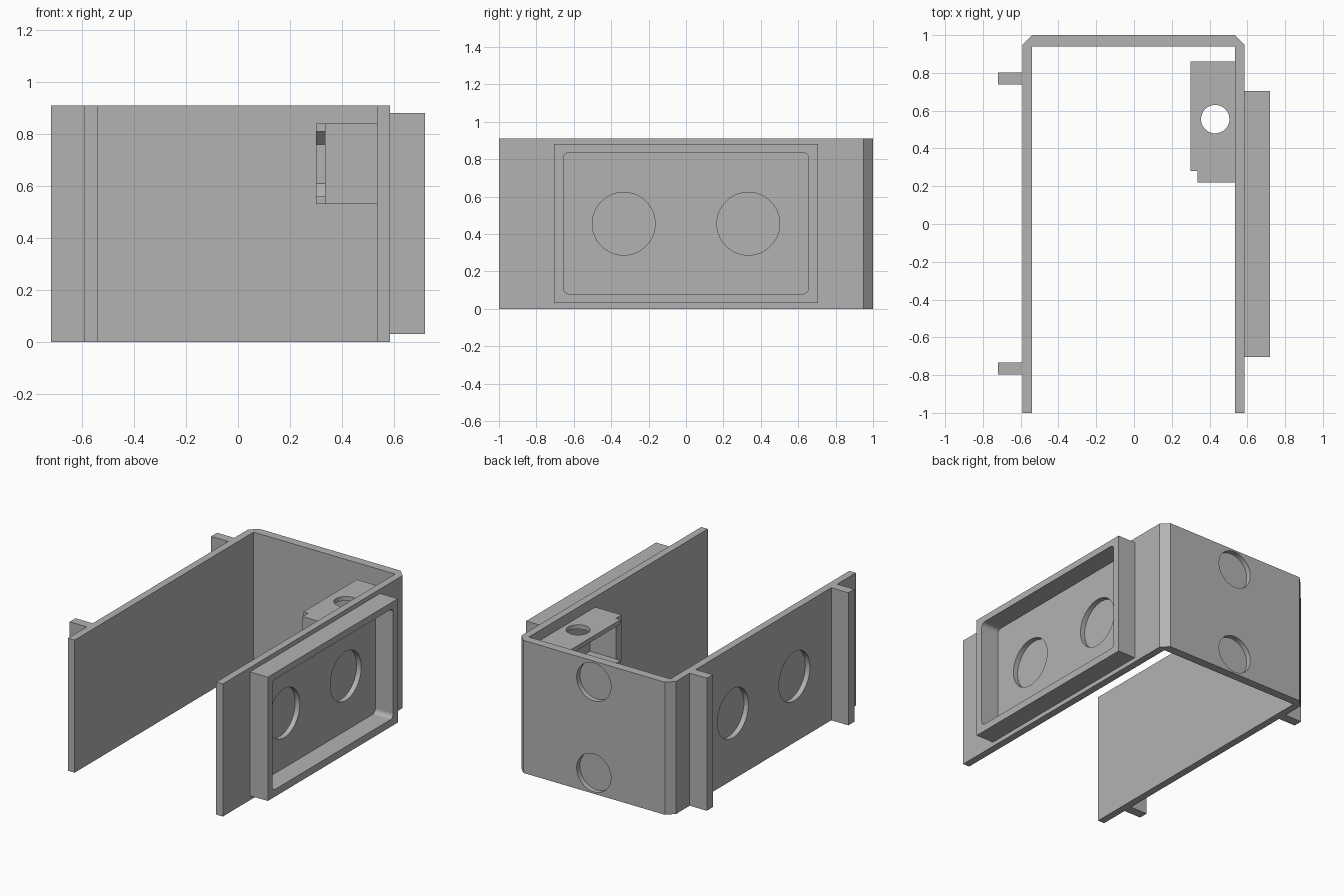
import bpy, bmesh, math

if "Cube" in bpy.data.objects:
    bpy.data.objects.remove(bpy.data.objects["Cube"])

grey = bpy.data.materials.new("plain_grey")
grey.diffuse_color = (0.45, 0.45, 0.45, 1)
grey.use_nodes = True
grey.node_tree.nodes["Principled BSDF"].inputs["Base Color"].default_value = grey.diffuse_color


def prism(name, pts, axis, lo, hi):
    """Extrude a 2D outline along an axis."""
    place = {"x": lambda a, b, t: (t, a, b),
             "y": lambda a, b, t: (a, t, b),
             "z": lambda a, b, t: (a, b, t)}[axis]
    bm = bmesh.new()
    low = [bm.verts.new(place(a, b, lo)) for a, b in pts]
    high = [bm.verts.new(place(a, b, hi)) for a, b in pts]
    bm.faces.new(low)
    bm.faces.new(high)
    n = len(pts)
    for i in range(n):
        j = (i + 1) % n
        bm.faces.new((low[i], low[j], high[j], high[i]))
    bmesh.ops.recalc_face_normals(bm, faces=bm.faces[:])
    me = bpy.data.meshes.new(name)
    bm.to_mesh(me)
    bm.free()
    me.materials.append(grey)
    ob = bpy.data.objects.new(name, me)
    bpy.context.collection.objects.link(ob)
    return ob


def rect(a0, a1, b0, b1):
    return [(a0, b0), (a1, b0), (a1, b1), (a0, b1)]


def circle(a, b, r, n=64):
    return [(a + r * math.cos(2 * math.pi * i / n),
             b + r * math.sin(2 * math.pi * i / n)) for i in range(n)]


def round_rect(a0, a1, b0, b1, r, n=4):
    corners = [(a1 - r, b1 - r), (a0 + r, b1 - r), (a0 + r, b0 + r), (a1 - r, b0 + r)]
    return [(a + r * math.cos(math.pi / 2 * (q + i / n)),
             b + r * math.sin(math.pi / 2 * (q + i / n)))
            for q, (a, b) in enumerate(corners) for i in range(n + 1)]


def cut(ob, cutters):
    """Subtract the cutters, bake the result and delete them."""
    for c in cutters:
        m = ob.modifiers.new("cut", "BOOLEAN")
        m.operation, m.solver, m.object = "DIFFERENCE", "EXACT", c
        c.hide_render = True
    bpy.context.view_layer.update()
    dg = bpy.context.evaluated_depsgraph_get()
    me = bpy.data.meshes.new_from_object(ob.evaluated_get(dg))
    ob.modifiers.clear()
    ob.data = me
    for c in cutters:
        bpy.data.objects.remove(c)


# U-shaped wall with chamfered rear corners
L, R, C, D = -0.59, 0.585, 0.05, 0.035
shell = prism("channel_wall", [
    (L, -1), (L + 0.05, -1), (L + 0.05, 0.94), (R - 0.05, 0.94), (R - 0.05, -1),
    (R, -1), (R, 1 - C), (R - C, 1), (L + C, 1), (L, 1 - C)], "z", 0, 0.91)

# Blind round knockouts on the three outer faces
knockouts = []
for y in (-0.333, 0.333):
    knockouts.append(prism("knockout", circle(y, 0.455, 0.168), "x", L - 0.1, L + D))
    knockouts.append(prism("knockout", circle(y, 0.455, 0.168), "x", R - D, R + 0.1))
for z in (0.143, 0.767):
    knockouts.append(prism("knockout", circle(0, z, 0.13), "y", 1 - D, 1.1))
cut(shell, knockouts)

# Raised rectangular frame on the right side
frame = prism("side_frame", rect(-0.705, 0.705, 0.03, 0.88), "x", R - 0.005, 0.72)
cut(frame, [prism("opening", round_rect(-0.655, 0.655, 0.08, 0.835, 0.03), "x", 0.5, 0.8)])

# Two full-height ribs on the left side
for label, y in (("rear_rib", 0.77), ("front_rib", -0.765)):
    prism(label, rect(-0.72, L + 0.02, y - 0.032, y + 0.032), "z", 0, 0.91)

# Hollow bracket on the inside of the right wall
bracket = prism("inner_bracket", rect(0.30, 0.54, 0.22, 0.86), "z", 0.53, 0.84)
cut(bracket, [
    prism("notch", rect(0.2, 0.335, 0.1, 0.28), "z", 0.4, 1),
    prism("cavity", [(0.28, 0.56), (0.78, 0.56), (0.83, 0.61),
                     (0.83, 0.76), (0.78, 0.81), (0.28, 0.81)], "x", 0.2, 0.533),
    prism("bolt_hole", circle(0.43, 0.555, 0.075), "z", 0.4, 1)])
